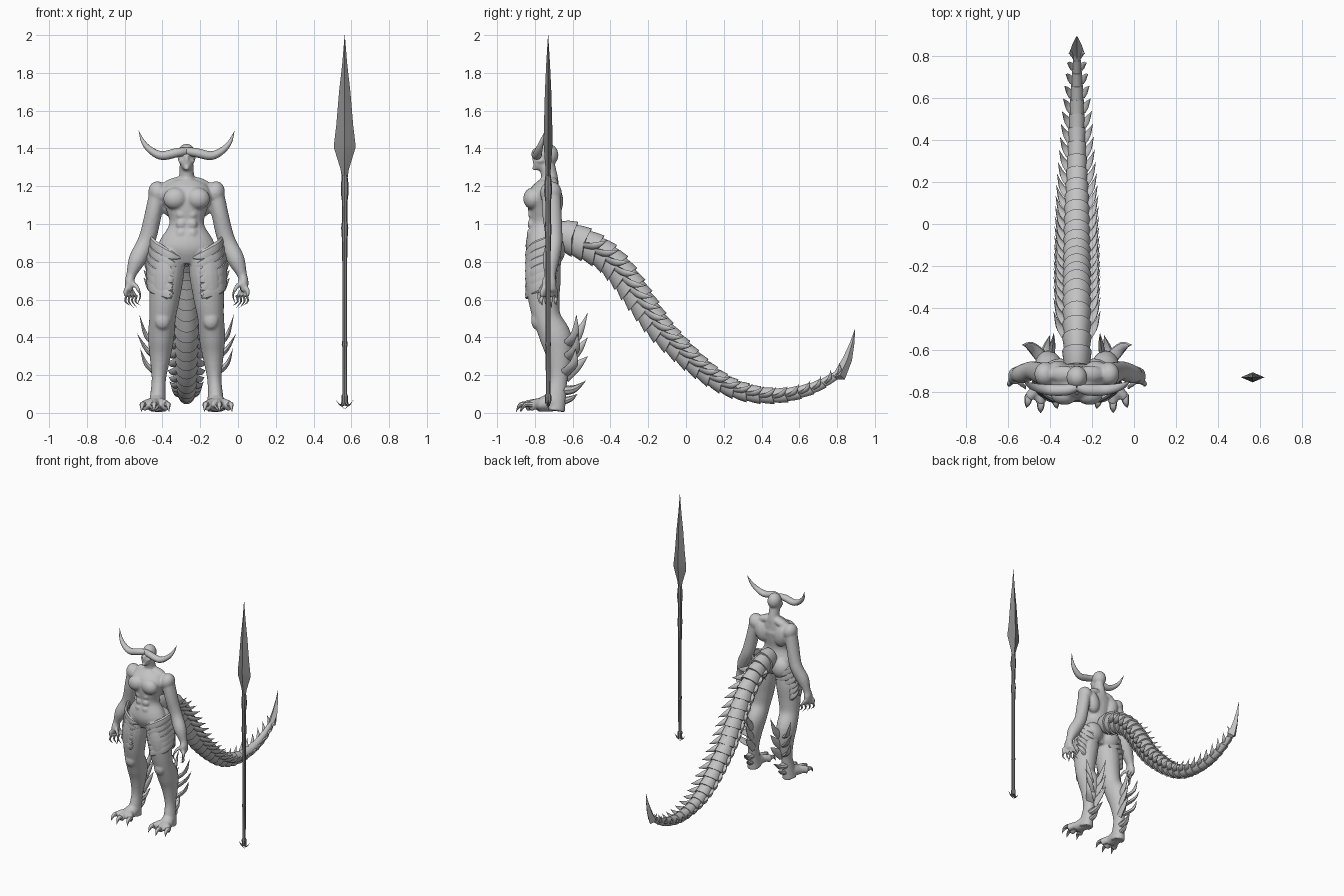
import bpy, bmesh, math
from mathutils import Vector, Matrix

CX = -0.272  # body centre line


def material(name, v):
    m = bpy.data.materials.new(name)
    m.diffuse_color = (v, v, v, 1)
    return m


SKIN = material("grey skin", 0.55)
METAL = material("dark metal", 0.25)


def finish(bm, name, mat, angle=40, x=CX):
    bmesh.ops.recalc_face_normals(bm, faces=bm.faces)
    me = bpy.data.meshes.new(name)
    bm.to_mesh(me)
    bm.free()
    me.materials.append(mat)
    ob = bpy.data.objects.new(name, me)
    ob.location.x = x
    bpy.context.collection.objects.link(ob)
    bpy.ops.object.select_all(action='DESELECT')
    ob.select_set(True)
    bpy.context.view_layer.objects.active = ob
    bpy.ops.object.shade_smooth_by_angle(angle=math.radians(angle))
    return ob


def spline(pts, steps):
    """Catmull-Rom through tuples of any length."""
    out = []
    for i in range(len(pts) - 1):
        a, b, c, d = pts[max(i - 1, 0)], pts[i], pts[i + 1], pts[min(i + 2, len(pts) - 1)]
        for k in range(steps):
            t = k / steps
            out.append(tuple(0.5 * (2 * q + (r - p) * t + (2 * p - 5 * q + 4 * r - s) * t * t
                       + (3 * q - p - 3 * r + s) * t ** 3) for p, q, r, s in zip(a, b, c, d)))
    return out + [tuple(pts[-1])]


def sweep(bm, pts, n=12, steps=4, ref=(1, 0, 0), side=1, chevron=0.0):
    """Tube through (x, y, z, ra, rb); ra lies along ref."""
    pts = spline(pts, steps) if steps > 1 else pts
    P = [Vector(p[:3]) for p in pts]
    rings = []
    for i, p in enumerate(pts):
        T = (P[min(i + 1, len(P) - 1)] - P[max(i - 1, 0)]).normalized()
        U = Vector(ref)
        U = (U - T * U.dot(T)).normalized()
        V = T.cross(U)
        ring = []
        for k in range(n):
            a = 2 * math.pi * k / n
            co = P[i] + U * math.cos(a) * max(p[3], 0.0006) + V * math.sin(a) * max(p[4], 0.0006)
            co += T * chevron * abs(math.sin(a)) * (1 if math.sin(a) * V.z < 0 else 0.3)
            ring.append(bm.verts.new((co.x * side, co.y, co.z)))
        rings.append(ring)
    for r, s in zip(rings, rings[1:]):
        for k in range(n):
            bm.faces.new((r[k], r[(k + 1) % n], s[(k + 1) % n], s[k]))
    bm.faces.new(rings[0])
    bm.faces.new(rings[-1])


def blob(bm, c, r, rot=0.0, side=1):
    m = (Matrix.Translation((c[0] * side, c[1], c[2])) @ Matrix.Rotation(rot * side, 4, 'Y')
         @ Matrix.Diagonal((*r, 1)))
    bmesh.ops.create_uvsphere(bm, u_segments=20, v_segments=12, radius=1, matrix=m)


def spike(bm, base, mid, tip, r, side=1, flat=0.55, n=8, ref=(0, 1, 0)):
    sweep(bm, [(*base, r, r * flat), (*mid, r * 0.75, r * 0.75 * flat), (*tip, 0, 0)], n, 4, ref, side)


# Body: torso, limbs and muscles fused into one skin
bm = bmesh.new()
sweep(bm, [(0, -.755, .79, .07, .06), (0, -.757, .86, .15, .09), (0, -.755, .92, .138, .09),
           (0, -.755, 1.0, .092, .072), (0, -.755, 1.08, .11, .082), (0, -.75, 1.15, .135, .085),
           (0, -.73, 1.205, .105, .06), (0, -.722, 1.24, .045, .045), (0, -.735, 1.31, .038, .042)], 24)
blob(bm, (0, -.73, 1.365), (.05, .055, .06))        # skull
blob(bm, (0, -.768, 1.325), (.034, .042, .045))     # jaw
blob(bm, (0, -.80, 1.345), (.012, .016, .022))      # nose
blob(bm, (0, -.798, 1.295), (.016, .018, .012))     # chin
for s in (1, -1):
    blob(bm, (.022, -.782, 1.372), (.024, .016, .009), -.35, s)   # brow
    blob(bm, (.03, -.77, 1.335), (.016, .022, .012), .3, s)       # cheek
    blob(bm, (.06, -.812, 1.135), (.064, .05, .058), .15, s)      # chest
    blob(bm, (.09, -.70, 1.12), (.055, .05, .09), .25, s)         # upper back
    blob(bm, (.065, -.715, 1.215), (.07, .04, .03), .3, s)        # shoulder slope
    blob(bm, (.15, -.715, 1.165), (.052, .058, .062), .3, s)      # shoulder
    blob(bm, (.08, -.70, .86), (.078, .06, .08), 0, s)            # buttock
    for k in range(3):
        blob(bm, (.028, -.815 - .004 * k, 1.05 - .05 * k), (.028, .02, .026), 0, s)  # abdomen
    sweep(bm, [(.15, -.715, 1.18, .045, .05), (.175, -.71, 1.06, .045, .052), (.20, -.70, .95, .046, .046),
               (.222, -.70, .89, .046, .045), (.262, -.715, .81, .046, .045), (.294, -.72, .73, .026, .03),
               (.302, -.725, .69, .026, .04), (.305, -.725, .645, .018, .036)], 16, 4, side=s)   # arm
    sweep(bm, [(.085, -.755, .86, .08, .085), (.105, -.757, .73, .09, .095), (.118, -.752, .6, .08, .083),
               (.128, -.735, .5, .07, .074), (.135, -.69, .4, .07, .084), (.14, -.673, .3, .056, .068),
               (.147, -.675, .18, .038, .048), (.153, -.69, .08, .042, .055), (.155, -.70, .012, .05, .06)],
          20, 4, side=s)                                          # leg
    blob(bm, (.128, -.79, .49), (.042, .03, .05), 0, s)           # knee
    sweep(bm, [(.15, -.67, .06, .04, .05), (.16, -.74, .05, .05, .045), (.17, -.79, .035, .055, .03)],
          14, 4, side=s)                                          # foot
    for x, y in ((.105, -.83), (.172, -.85), (.228, -.825)):
        sweep(bm, [(.16, -.74, .045, .025, .03), ((x + .16) / 2, -.785, .05, .025, .028),
                   (x, y, .036, .024, .03)], 10, 4, side=s)       # toe
    for k in range(4):                                            # finger
        y = -.762 + .025 * k
        sweep(bm, [(.303, (y - .725) / 2, .675, .013, .013), (.325 - .012 * k, y, .645, .012, .012),
                   (.318 - .018 * k, y, .61, .009, .009)], 8, 4, side=s)
    sweep(bm, [(.29, -.74, .69, .014, .014), (.262, -.765, .665, .012, .012), (.25, -.775, .635, .009, .009)],
          8, 4, side=s)                                           # thumb
body = finish(bm, "body", SKIN)
rm = body.modifiers.new("fuse", 'REMESH')
rm.mode, rm.voxel_size, rm.use_smooth_shade = 'VOXEL', 0.0075, True
sm = body.modifiers.new("soften", 'SMOOTH')
sm.factor, sm.iterations = 0.5, 4

# Horns sweeping sideways from the brow
bm = bmesh.new()
for s in (1, -1):
    sweep(bm, [(.0, -.775, 1.385, .02, .02), (.05, -.79, 1.378, .026, .024), (.13, -.79, 1.362, .026, .023),
               (.19, -.78, 1.39, .02, .018), (.23, -.765, 1.435, .012, .011), (.254, -.745, 1.495, 0, 0)],
          12, 5, (0, 1, 0), s)
finish(bm, "horns", SKIN)

# Claws on fingers and toes, spurs on heels
bm = bmesh.new()
for s in (1, -1):
    for k in range(4):
        y, x = -.762 + .025 * k, .318 - .018 * k
        spike(bm, (x, y, .622), (x + .006, y - .004, .59), (x - .02, y + .002, .55 + .012 * abs(k - 1.5)), .011, s)
    spike(bm, (.251, -.773, .645), (.246, -.78, .615), (.26, -.775, .575), .01, s)
    for x, y in ((.105, -.83), (.172, -.85), (.228, -.825)):
        spike(bm, (x, y + .01, .045), (x + .1 * (x - .165), y - .028, .042), (x + .2 * (x - .165), y - .05, .004),
              .02, s, .8, ref=(1, 0, 0))
    spike(bm, (.15, -.66, .12), (.145, -.595, .125), (.13, -.53, .17), .03, s, .9, ref=(1, 0, 0))
    spike(bm, (.15, -.66, .06), (.145, -.61, .075), (.14, -.575, .1), .022, s, .9, ref=(1, 0, 0))
finish(bm, "claws", SKIN)

# Swept spikes on the calves
bm = bmesh.new()
for s in (1, -1):
    for z, y, out, h in ((.40, -.64, .25, .12), (.33, -.635, .262, .09), (.25, -.645, .245, .09)):
        spike(bm, (.16, y, z - .04), (.215, y + .05, z + .01), (out, y + .06, z + h), .032, s, .5)
    for z, h in ((.38, .15), (.30, .10), (.22, .08)):
        spike(bm, (.125, -.645, z - .03), (.115, -.575, z + .03), (.11, -.52, z + h), .034, s, .5, ref=(0, 0, 1))
finish(bm, "calf_spikes", SKIN)

# Layered hip plates wrapping the thighs and ending in spikes
bm = bmesh.new()
for s in (1, -1):
    for k in range(6):
        z, w = .87 - .042 * k, .175 + .006 * min(k, 3)
        sweep(bm, [(.03 + .012 * k, -.825, z - .05, .004, .003), (.09, -.84, z - .035, .026, .012),
                   (w - .02, -.805, z, .034, .014), (w + .008, -.74, z + .035, .028, .012),
                   (w + .036 - .012 * abs(k - 2), -.69, z + .085, 0, 0)], 8, 5, (0, 0, 1), s)
        sweep(bm, [(.05, -.665 - .01 * k, z - .05, .01, .004), (.12, -.665 - .008 * k, z - .03, .026, .012),
                   (w - .005, -.70, z + .005, .024, .012), (w + .035, -.725, z + .055, 0, 0)],
              8, 5, (0, 0, 1), s)
finish(bm, "hip_plates", SKIN, 30)

# Tail: overlapping flared segments with paired side spikes
path = [(-.68, .94, .07, .09), (-.61, .925, .067, .09), (-.455, .85, .066, .082), (-.35, .75, .066, .08),
        (-.245, .60, .065, .078), (-.14, .45, .063, .072), (-.03, .335, .061, .066), (.075, .24, .058, .06),
        (.18, .165, .053, .054), (.285, .118, .047, .05), (.42, .092, .041, .043), (.55, .098, .034, .037),
        (.68, .135, .026, .03), (.78, .19, .018, .022), (.83, .235, .012, .014)]
fine = spline(path, 12)
lengths = [0.0]
for a, b in zip(fine, fine[1:]):
    lengths.append(lengths[-1] + math.hypot(b[0] - a[0], b[1] - a[1]))


def tail_at(t):
    d = min(max(t, 0), 1) * lengths[-1]
    i = next((j for j in range(1, len(fine)) if lengths[j] >= d), len(fine) - 1)
    f = (d - lengths[i - 1]) / (lengths[i] - lengths[i - 1])
    return [p + (q - p) * f for p, q in zip(fine[i - 1], fine[i])]


bm, spikes = bmesh.new(), bmesh.new()
N = 27
for i in range(N):
    sec = []
    for f, g in ((-.15, .84), (.45, .95), (1.08, 1.05)):
        y, z, w, h = tail_at((i + f) / N)
        sec.append((0, y, z, w * g, h * g))
    sweep(bm, sec, 20, 1, chevron=.5 * sec[0][3])
    y, z, w, h = tail_at((i + .5) / N)
    q = tail_at((i + .6) / N)
    T = Vector((0, q[0] - y, q[1] - z)).normalized()
    up, c, L = Vector((0, -T.z, T.y)), Vector((0, y, z)), .035 + .85 * w
    for s in (1, -1) if i > 1 else ():
        X = Vector((1, 0, 0))
        spike(spikes, c + X * w * .75 - up * h * .1 - T * L * .2, c + X * (w + L * .25) + up * h * .2 + T * L * .35,
              c + X * (w + L * .5) + up * (h * .55 + .025) + T * L * .85, .3 * L, s, .5, ref=T)
finish(bm, "tail", SKIN, 35)
finish(spikes, "tail_spikes", SKIN)

# Spade blade at the tail tip
bm = bmesh.new()
sweep(bm, [(0, .77, .185, .01, .01), (0, .815, .20, .036, .034), (0, .855, .285, .022, .025),
           (0, .88, .37, .01, .012), (0, .895, .445, 0, 0)], 4, 1)
finish(bm, "tail_blade", SKIN, 20)

# Spear: shaft, collar and diamond blade
bm = bmesh.new()
sweep(bm, [(0, -.73, z, r, r) for z, r in ((.05, .016), (.09, .018), (.10, .012), (.35, .013), (.36, .016),
           (.38, .013), (.8, .013), (.92, .015), (.98, .019), (1.02, .014), (1.12, .015), (1.17, .021),
           (1.22, .019), (1.26, .014))], 8, 1)
finish(bm, "spear_shaft", METAL, 30, .565)
bm = bmesh.new()
sweep(bm, [(0, -.73, z, a, b) for z, a, b in ((1.22, .012, .012), (1.29, .022, .014), (1.40, .056, .022),
           (1.43, .056, .024), (1.52, .045, .022), (1.7, .03, .017), (1.85, .013, .01), (2.0, 0, 0))], 4, 1)
finish(bm, "spear_blade", METAL, 15, .565)
bm = bmesh.new()
for s in (1, -1):
    spike(bm, (0, -.73, .045), (.022, -.73, .04), (.046, -.73, .068), .01, s)
    spike(bm, (.0, -.73, .068), (.018, -.73, .045), (0, -.73, .018), .009, s)
finish(bm, "spear_butt", METAL, 30, .565)
